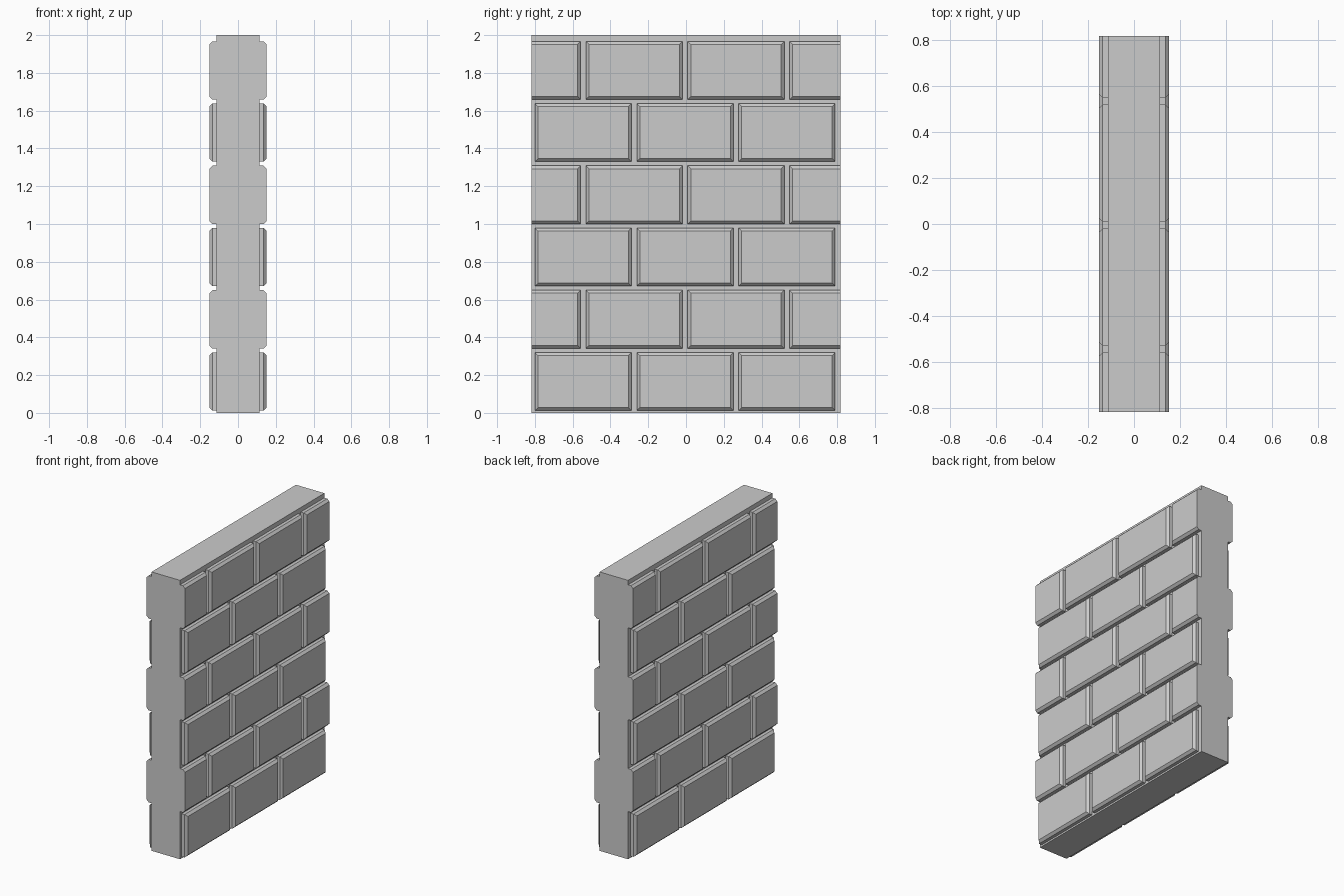
import bpy, bmesh

if "Cube" in bpy.data.objects:
    bpy.data.objects.remove(bpy.data.objects["Cube"])

HALF_LEN, HEIGHT = 0.818, 2.0        # wall extents along y and z
CORE_X, FACE_X = 0.113, 0.152        # mortar surface and brick face
BEVEL = 0.016
PITCH_Y, BRICK_LEN = 0.5395, 0.511
PITCH_Z, BRICK_H, FIRST_Z = 0.3295, 0.308, 0.012
OFFSET_Y = -0.005


def make_object(name, bm):
    bmesh.ops.recalc_face_normals(bm, faces=bm.faces)
    mesh = bpy.data.meshes.new(name)
    bm.to_mesh(mesh)
    bm.free()
    obj = bpy.data.objects.new(name, mesh)
    bpy.context.collection.objects.link(obj)
    return obj


def add_brick(bm, y0, y1, z0, z1, side):
    """Chamfered brick on the wall face; ends cut by the wall stay square."""
    c0 = 0 if y0 <= -HALF_LEN else BEVEL
    c1 = 0 if y1 >= HALF_LEN else BEVEL
    y0, y1 = max(y0, -HALF_LEN), min(y1, HALF_LEN)
    rings = []
    for x, k in ((CORE_X, 0), (FACE_X - BEVEL, 0), (FACE_X, 1)):
        a, b = y0 + k * c0, y1 - k * c1
        lo, hi = z0 + k * BEVEL, z1 - k * BEVEL
        rings.append([bm.verts.new((side * x, y, z))
                      for y, z in ((a, lo), (b, lo), (b, hi), (a, hi))])
    for r, s in zip(rings, rings[1:]):
        for i in range(4):
            j = (i + 1) % 4
            bm.faces.new((r[i], r[j], s[j], s[i]))
    bm.faces.new(rings[-1])
    bm.faces.new(rings[0][::-1])


# Mortar core
core = bmesh.new()
bmesh.ops.create_cube(core, size=1)
for v in core.verts:
    v.co.x *= 2 * CORE_X
    v.co.y *= 2 * HALF_LEN
    v.co.z = (v.co.z + 0.5) * HEIGHT
make_object("mortar_core", core)

# Running-bond bricks on both faces
for name, side in (("right_bricks", 1), ("left_bricks", -1)):
    bm = bmesh.new()
    for row in range(6):
        z0 = FIRST_Z + row * PITCH_Z
        slots = (-1, 0, 1) if row % 2 == 0 else (-1.5, -0.5, 0.5, 1.5)
        for s in slots:
            yc = OFFSET_Y + s * PITCH_Y
            add_brick(bm, yc - BRICK_LEN / 2, yc + BRICK_LEN / 2,
                      z0, z0 + BRICK_H, side)
    make_object(name, bm)
